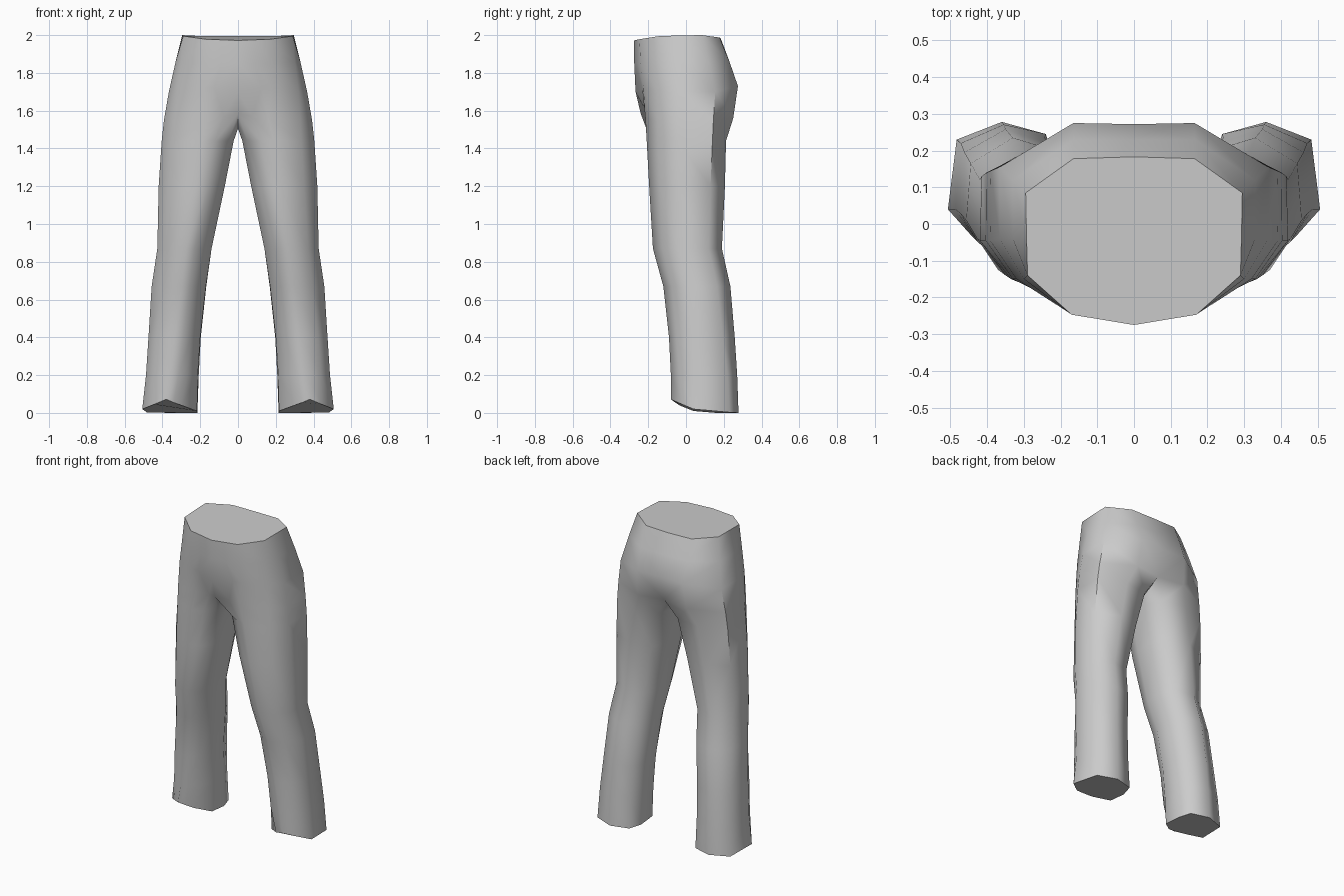
import bpy, bmesh, math

cube = bpy.data.objects.get("Cube")
if cube:
    bpy.data.objects.remove(cube)

# Single cloth colour
cloth = bpy.data.materials.new("grey cloth")
cloth.use_nodes = True
GREY = (0.6, 0.6, 0.6, 1)
cloth.diffuse_color = GREY
cloth.node_tree.nodes["Principled BSDF"].inputs["Base Color"].default_value = GREY

# Half rings of the hips, from front centre round the side to back centre
waist = [(0, -.275, 1.972), (.085, -.261, 1.975), (.17, -.247, 1.978), (.29, -.14, 1.995),
         (.293, -.03, 1.998), (.295, .085, 2.0), (.165, .178, 1.987), (0, .183, 1.985)]
belly = [(0, -.274, 1.85), (.09, -.258, 1.85), (.18, -.24, 1.85), (.30, -.15, 1.86),
         (.33, -.04, 1.86), (.33, .12, 1.86), (.165, .23, 1.86), (0, .23, 1.86)]
seat = [(0, -.267, 1.70), (.125, -.232, 1.72), (.18, -.225, 1.72), (.32, -.15, 1.70),
        (.366, -.04, 1.70), (.366, .155, 1.70), (.165, .275, 1.73), (0, .272, 1.73)]
crotch = [(0, -.24, 1.585), (.075, -.195, 1.57), (.16, -.215, 1.56), (.33, -.15, 1.55),
          (.392, -.045, 1.55), (.39, .145, 1.55), (.18, .25, 1.56), (0, .225, 1.56)]
# Underside of the crotch closes the top of the leg, back to front
gusset = [(0, .08, 1.51), (0, -.14, 1.505)]

# Leg sections: height and ten points in the same order
legs = [
    (1.44, [(.05, -.135), (.12, -.185), (.19, -.208), (.335, -.15), (.404, -.045),
            (.402, .14), (.23, .212), (.07, .185), (.025, .08), (.023, -.05)]),
    (1.20, [(.11, -.145), (.16, -.178), (.22, -.195), (.35, -.14), (.42, -.045),
            (.415, .13), (.27, .206), (.13, .175), (.075, .07), (.07, -.05)]),
    (0.87, [(.185, -.125), (.23, -.158), (.275, -.175), (.37, -.125), (.427, -.04),
            (.42, .12), (.31, .19), (.195, .16), (.14, .07), (.14, -.04)]),
    (0.67, [(.215, -.075), (.255, -.105), (.30, -.12), (.395, -.075), (.457, .01),
            (.445, .165), (.33, .235), (.215, .20), (.168, .11), (.17, .01)]),
    (0.40, [(.25, -.05), (.29, -.078), (.335, -.09), (.425, -.05), (.474, .03),
            (.462, .195), (.35, .258), (.235, .22), (.197, .13), (.20, .03)]),
    (0.20, [(.27, -.045), (.315, -.068), (.36, -.08), (.44, -.035), (.487, .04),
            (.472, .22), (.355, .271), (.243, .235), (.208, .14), (.213, .035)]),
]
hem = [(.30, -.035, .04), (.34, -.057, .055), (.38, -.08, .072), (.445, -.02, .045),
       (.507, .04, .02), (.483, .23, .003), (.36, .278, 0), (.24, .245, 0),
       (.215, .16, 0), (.217, .04, .01)]

bm = bmesh.new()


def ring(points):
    return [bm.verts.new(p) for p in points]


def bridge(a, b, closed):
    n = len(a)
    for i in range(n if closed else n - 1):
        j = (i + 1) % n
        bm.faces.new((a[i], b[i], b[j], a[j]))


# Hips
hips = [ring(r) for r in (waist, belly, seat, crotch)]
for a, b in zip(hips, hips[1:]):
    bridge(a, b, False)

# Leg and its hem cap
leg = [hips[-1] + ring(gusset)]
leg += [ring([(x, y, z) for x, y in pts]) for z, pts in legs]
leg.append(ring(hem))
for a, b in zip(leg, leg[1:]):
    bridge(a, b, True)
bm.faces.new(leg[-1])

# Mirror to the other side and weld along the centre
copy = bmesh.ops.duplicate(bm, geom=bm.verts[:] + bm.edges[:] + bm.faces[:])["geom"]
for v in copy:
    if isinstance(v, bmesh.types.BMVert):
        v.co.x *= -1
bmesh.ops.reverse_faces(bm, faces=[f for f in copy if isinstance(f, bmesh.types.BMFace)])
bmesh.ops.remove_doubles(bm, verts=bm.verts[:], dist=0.0005)

# Waist cap
top = [e for e in bm.edges if e.is_boundary and min(v.co.z for v in e.verts) > 1.95]
bmesh.ops.contextual_create(bm, geom=top)
bmesh.ops.recalc_face_normals(bm, faces=bm.faces[:])

mesh = bpy.data.meshes.new("trousers")
bm.to_mesh(mesh)
bm.free()
mesh.materials.append(cloth)
trousers = bpy.data.objects.new("trousers", mesh)
bpy.context.collection.objects.link(trousers)

# Smooth cloth, crisp waist and hems
bpy.ops.object.select_all(action='DESELECT')
trousers.select_set(True)
bpy.context.view_layer.objects.active = trousers
bpy.ops.object.shade_smooth_by_angle(angle=math.radians(62))
